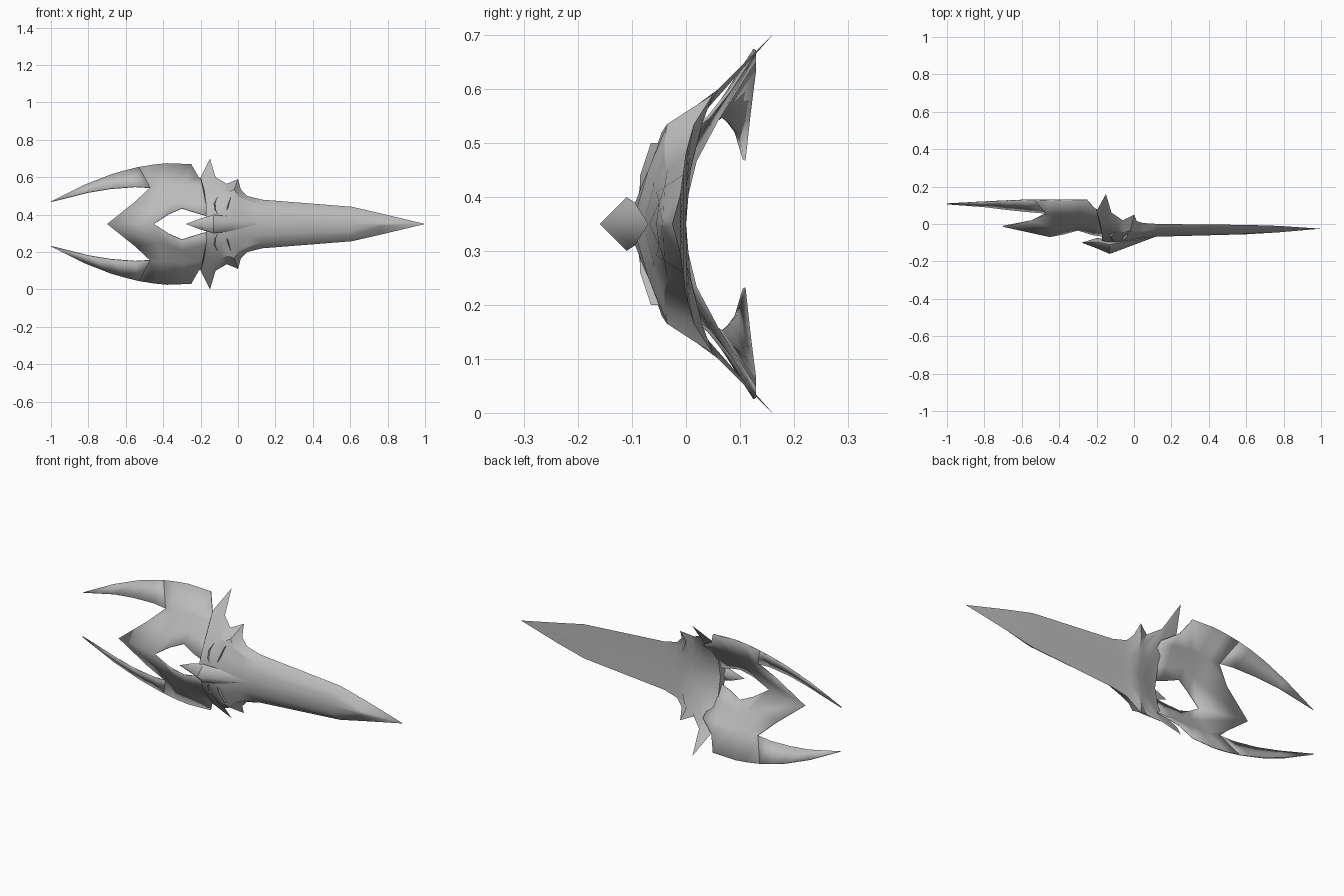
import bpy, bmesh, math
from mathutils import Vector

if "Cube" in bpy.data.objects:
    bpy.data.objects.remove(bpy.data.objects["Cube"])

MID = 0.35  # height of the symmetry plane

steel = bpy.data.materials.new("grey steel")
steel.use_nodes = True
steel.diffuse_color = (0.5, 0.5, 0.5, 1)
steel.node_tree.nodes["Principled BSDF"].inputs["Base Color"].default_value = (0.5, 0.5, 0.5, 1)


def loft(name, rows, cap=False, thickness=0.0, angle=30):
    """Skin rows of (x, y, height above middle), then mirror to the lower half."""
    bm = bmesh.new()
    grid = [[bm.verts.new(p) for p in row] for row in rows]
    for r, s in zip(grid, grid[1:]):
        for i in range(len(r) - 1):
            bm.faces.new((r[i], r[i + 1], s[i + 1], s[i]))
    if cap:
        bm.faces.new(grid[0])
    bmesh.ops.remove_doubles(bm, verts=bm.verts, dist=0.0005)
    bmesh.ops.recalc_face_normals(bm, faces=bm.faces)
    # Open shells face the front
    if not cap and sum(f.normal.y * f.calc_area() for f in bm.faces) > 0:
        bmesh.ops.reverse_faces(bm, faces=bm.faces)
    mesh = bpy.data.meshes.new(name)
    bm.to_mesh(mesh)
    bm.free()
    mesh.materials.append(steel)
    ob = bpy.data.objects.new(name, mesh)
    bpy.context.collection.objects.link(ob)
    ob.location.z = MID
    mirror = ob.modifiers.new("Mirror", "MIRROR")
    mirror.use_axis = (False, False, True)
    mirror.merge_threshold = 0.0005
    if thickness:
        solid = ob.modifiers.new("Thickness", "SOLIDIFY")
        solid.thickness = thickness
    bpy.context.view_layer.objects.active = ob
    ob.select_set(True)
    bpy.ops.object.shade_smooth_by_angle(angle=math.radians(angle))
    ob.select_set(False)
    return ob


def section(ridge, mid, shoulder, edge, back):
    """Closed half section: front ridge to edge, then a hollow back."""
    def behind(p):
        t = p[2] / edge[2] if edge[2] else 0
        return (p[0], back + (edge[1] - back) * t * t, p[2])
    return [(*ridge, 0), mid, shoulder, edge,
            behind(shoulder), behind(mid), (ridge[0], back, 0)]


# Guard with its side spikes
guard = [
    section((-.17, -.10), (-.17, -.06, .10), (-.18, 0, .18), (-.2, .07, .25), -.05),
    section((-.13, -.11), (-.13, -.065, .10), (-.13, 0, .19), (-.15, .16, .35), -.04),
    section((-.08, -.11), (-.09, -.07, .10), (-.09, -.035, .18), (-.12, .06, .25), -.02),
    section((-.03, -.10), (-.05, -.07, .10), (-.05, -.045, .17), (-.06, .02, .215), -.005),
    section((0, -.09), (-.02, -.07, .10), (-.02, -.035, .185), (0, .05, .24), 0),
    section((.03, -.08), (.03, -.06, .08), (0, -.04, .15), (.015, .015, .185), 0),
    section((.06, -.075), (.06, -.06, .07), (.05, -.04, .125), (.05, .005, .15), 0),
]
# Long bevelled blade running on from the guard
tip = (1, -.025, 0)
blade = [
    section((.12, -.068), (.12, -.055, .06), (.13, -.035, .10), (.13, 0, .13), 0),
    section((.6, -.055), (.6, -.05, .04), (.6, -.04, .068), (.61, -.005, .092), -.005),
    section((.77, -.045), (.765, -.044, .005), (.76, -.042, .012), (.77, -.01, .055), -.01),
    [tip] * 7,
]
loft("guard_and_blade", guard + blade, cap=True)

# Horned wings, sweeping back from the pierced tail plate
horn = [
    [(-1, .105, .12), (-1, .105, .12)],
    [(-.8, .09, .17), (-.82, .115, .21)],
    [(-.68, .075, .19), (-.68, .122, .265)],
    [(-.55, .062, .20), (-.6, .125, .288)],
    [(-.47, .055, .195), (-.53, .125, .305)],
]
plate = [
    [(-.7, -.015, 0), (-.55, .015, .12), (-.47, .055, .195), (-.53, .125, .305)],
    [(-.45, -.07, 0), (-.43, -.02, .10), (-.41, .045, .20), (-.45, .125, .318)],
    [(-.37, -.055, .055), (-.36, -.01, .12), (-.35, .045, .20), (-.38, .125, .325)],
    [(-.3, -.035, .085), (-.3, 0, .14), (-.29, .05, .21), (-.25, .125, .32)],
    [(-.22, -.06, .06), (-.21, -.02, .12), (-.2, .04, .20), (-.21, .08, .25)],
    [(-.15, -.07, .04), (-.14, -.04, .10), (-.13, 0, .17), (-.13, .04, .20)],
]
loft("wing_horns", horn, thickness=0.006)
loft("tail_plate", plate, thickness=0.006, angle=40)

# Raised keel over the guard
start, end = (-.28, -.10, 0), (.11, -.07, 0)
keel = [
    [start] * 3,
    [(-.2, -.13, 0), (-.2, -.095, .03), (-.2, -.075, 0)],
    [(-.13, -.16, 0), (-.13, -.11, .05), (-.13, -.08, 0)],
    [(-.05, -.13, 0), (-.05, -.095, .04), (-.05, -.07, 0)],
    [end] * 3,
]
loft("keel", keel)


# Slit and curved brow on each side of the guard
def sliver(name, path, width):
    rows = []
    for i, p in enumerate(path):
        half = width * math.sin(math.pi * i / (len(path) - 1))
        x, y, h = p
        rows.append([Vector((x - half, y + .02, h)), Vector((x, y, h)),
                     Vector((x + half, y + .02, h))])
    loft(name, rows)


sliver("eye_slit", [(-.075, -.085, .04), (-.055, -.085, .09), (-.035, -.065, .15)], .006)
sliver("eye_brow", [(-.1, -.09, .04), (-.122, -.085, .075),
                    (-.125, -.07, .11), (-.105, -.05, .15)], .008)
